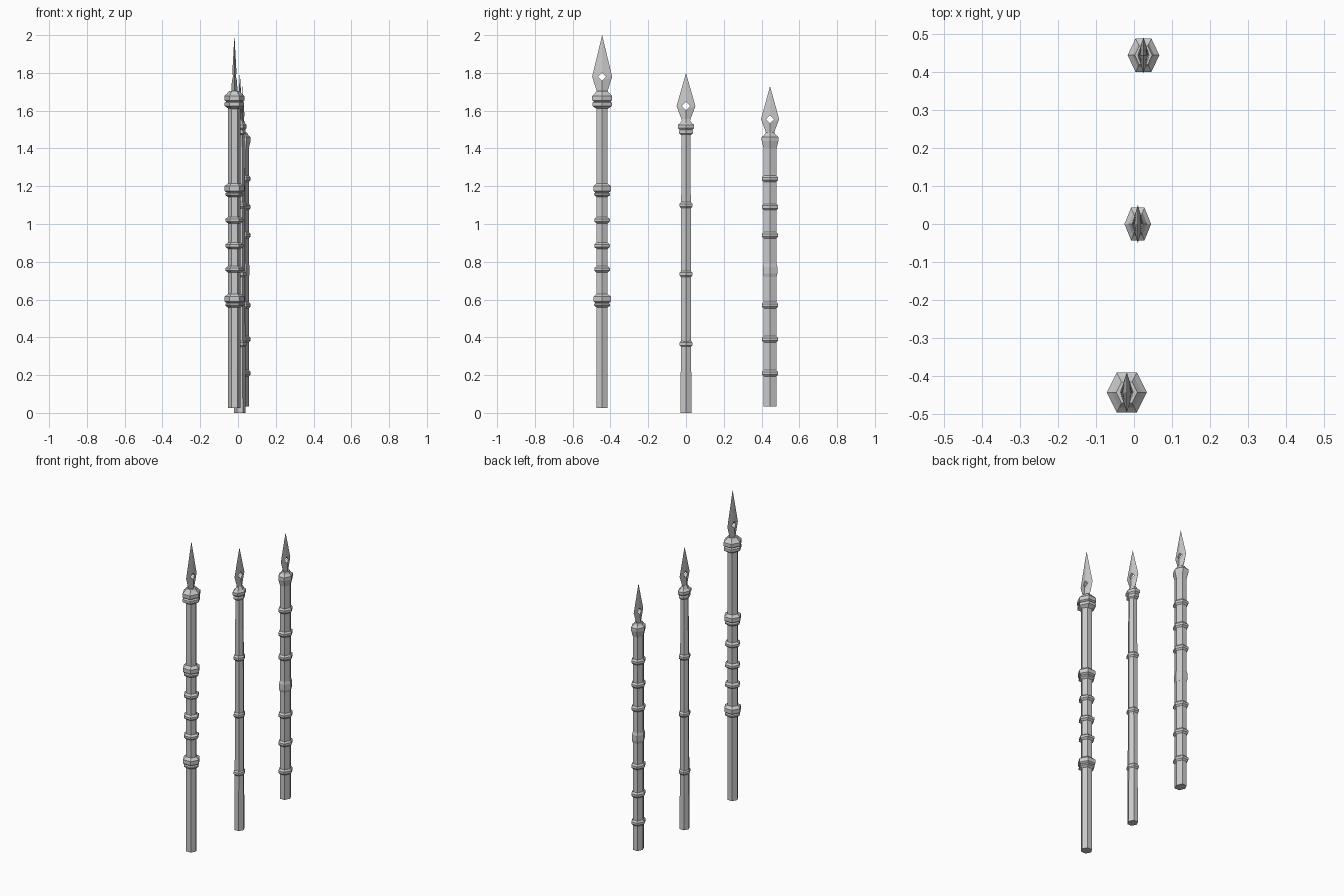
import bpy, bmesh

if "Cube" in bpy.data.objects:
    bpy.data.objects.remove(bpy.data.objects["Cube"])


def finish(name, bm):
    bmesh.ops.recalc_face_normals(bm, faces=bm.faces)
    mesh = bpy.data.meshes.new(name)
    bm.to_mesh(mesh)
    bm.free()
    bpy.context.collection.objects.link(bpy.data.objects.new(name, mesh))


def hex_turn(name, cx, cy, profile, kx):
    """Six-sided turned part; profile is (half depth in y, z), kx sets the x radius."""
    bm = bmesh.new()
    corners = [(1, 0), (.5, 1), (-.5, 1), (-1, 0), (-.5, -1), (.5, -1)]
    rings = [[bm.verts.new((cx + r * kx * a, cy + r * b, z)) for a, b in corners]
             for r, z in profile]
    for lo, hi in zip(rings, rings[1:]):
        for i in range(6):
            j = (i + 1) % 6
            bm.faces.new((lo[i], lo[j], hi[j], hi[i]))
    bm.faces.new(rings[0][::-1])
    bm.faces.new(rings[-1])
    finish(name, bm)


def band(name, cx, cy, z, r_in, r_out, kx, h=.017, flat=.007):
    hex_turn(name, cx, cy, [(r_in, z - h), (r_out, z - flat), (r_out, z + flat),
                            (r_in, z + h)], kx)


def blade(name, cx, cy, tip, mid, base, w, b, t, h):
    """Diamond-section blade with a diamond hole through it."""
    bm = bmesh.new()

    def v(x, y, z):
        return bm.verts.new((cx + x, cy + y, z))

    def ridge(z):
        return t * (tip - z) / (tip - base)

    apex = v(0, 0, tip)
    side = {s: (v(0, s * w, mid), v(0, s * b, base)) for s in (1, -1)}
    holes, bases = [], []
    for f in (1, -1):
        top, bot = v(f * ridge(mid + h), 0, mid + h), v(f * ridge(mid - h), 0, mid - h)
        foot = v(f * t, 0, base)
        hole = {s: v(f * ridge(mid) * (1 - h / w), s * h, mid) for s in (1, -1)}
        for s in (1, -1):
            wide, low = side[s]
            bm.faces.new((apex, wide, top))
            bm.faces.new((wide, hole[s], top))
            bm.faces.new((wide, bot, hole[s]))
            bm.faces.new((wide, low, foot, bot))
        holes.append([top, hole[1], bot, hole[-1]])
        bases.append(foot)
    for i in range(4):
        j = (i + 1) % 4
        bm.faces.new((holes[0][i], holes[0][j], holes[1][j], holes[1][i]))
    bm.faces.new((bases[0], side[1][1], bases[1], side[-1][1]))
    finish(name, bm)


# Tall spear
x, y = -.019, -.444
hex_turn("tall_shaft", x, y, [(.0295, .025), (.0295, 1.64)], 1.13)
for n, z in enumerate((.76, .885, 1.02)):
    band(f"tall_band_{n}", x, y, z, .0295, .041, 1.15)
for n, z in enumerate((.60, 1.185)):
    hex_turn(f"tall_double_band_{n}", x, y, [
        (.0295, z - .042), (.042, z - .032), (.042, z - .024), (.036, z - .018),
        (.046, z - .010), (.046, z + .015), (.0295, z + .03)], 1.15)
hex_turn("tall_collar", x, y, [
    (.03, 1.61), (.052, 1.625), (.052, 1.642), (.043, 1.648), (.053, 1.655),
    (.053, 1.678), (.04, 1.69), (.028, 1.705)], 1.0)
blade("tall_blade", x, y, 2.0, 1.78, 1.695, .053, .026, .017, .021)

# Slender spear
x, y = .01, 0
hex_turn("slender_shaft", x, y, [(.029, 0), (.027, .36), (.0255, 1.1), (.023, 1.5)], 1.06)
for n, z in enumerate((.365, .735, 1.10)):
    band(f"slender_band_{n}", x, y, z, .026, .034, 1.0)
hex_turn("slender_collar", x, y, [
    (.024, 1.47), (.037, 1.48), (.037, 1.493), (.034, 1.498), (.043, 1.507),
    (.043, 1.525), (.03, 1.535), (.018, 1.557)], .82)
blade("slender_blade", x, y, 1.80, 1.625, 1.545, .05, .02, .015, .022)

# Short spear
x, y = .025, .445
hex_turn("short_shaft", x, y, [(.034, .035), (.034, 1.42)], .94)
for n, z in enumerate((.21, .39, .57, .94, 1.09, 1.24)):
    band(f"short_band_{n}", x, y, z, .034, .043, .96)
band("short_grip", x, y, .755, .034, .0385, .96, .035, .018)
hex_turn("short_collar", x, y, [
    (.034, 1.40), (.044, 1.44), (.044, 1.46), (.03, 1.472), (.024, 1.485)], .95)
blade("short_blade", x, y, 1.73, 1.555, 1.475, .048, .018, .015, .021)
